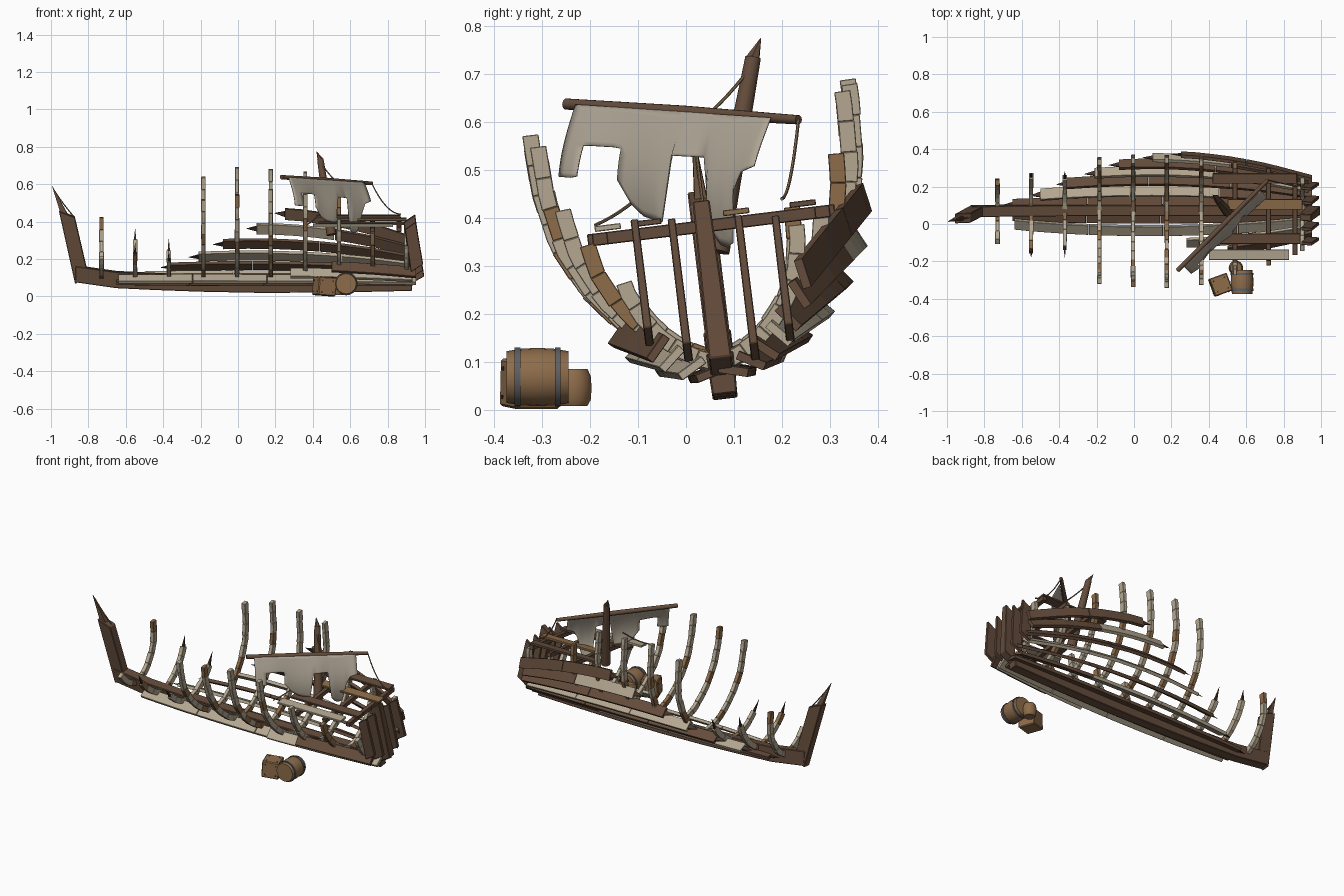
import bpy, bmesh, math, random
from mathutils import Vector, Matrix

if "Cube" in bpy.data.objects:
    bpy.data.objects.remove(bpy.data.objects["Cube"])

random.seed(4)
ROLL = math.radians(7)
COLORS = dict(brown=(.127, .072, .044), light=(.46, .39, .285), mid=(.27, .15, .068), dark=(.06, .034, .024),
              iron=(.11, .115, .13), canvas=(.42, .37, .295), rope=(.22, .15, .08))
MATS = {}
for k, c in COLORS.items():
    MATS[k] = bpy.data.materials.new(k)
    MATS[k].diffuse_color = (*c, 1)


def make(name, parts, smooth=False, bevel=0):
    """parts: list of (loops, colour); every loop is a ring of points, ends are capped"""
    bm = bmesh.new()
    keys = list(dict.fromkeys(p[1] for p in parts))
    for loops, col in parts:
        rings = [[bm.verts.new(p) for p in lp] for lp in loops]
        n = len(rings[0])
        faces = [bm.faces.new(rings[0]), bm.faces.new(rings[-1][::-1])]
        for r, q in zip(rings, rings[1:]):
            faces += [bm.faces.new((r[i], q[i], q[(i + 1) % n], r[(i + 1) % n])) for i in range(n)]
        for f in faces:
            f.material_index = keys.index(col)
            f.smooth = smooth
    bmesh.ops.recalc_face_normals(bm, faces=bm.faces)
    me = bpy.data.meshes.new(name)
    bm.to_mesh(me)
    bm.free()
    for k in keys:
        me.materials.append(MATS[k])
    if smooth:
        me.set_sharp_from_angle(angle=math.radians(40))
    ob = bpy.data.objects.new(name, me)
    bpy.context.collection.objects.link(ob)
    if bevel:
        m = ob.modifiers.new("bevel", 'BEVEL')
        m.width, m.segments = bevel, 1
    return ob


def lerp(tab, x):
    if x <= tab[0][0]:
        return tab[0][1]
    for (a, p), (b, q) in zip(tab, tab[1:]):
        if x <= b:
            return p + (q - p) * (x - a) / (b - a)
    return tab[-1][1]


def hull(x, v, w):
    """heeled ship coordinates to world"""
    c, s = math.cos(ROLL), math.sin(ROLL)
    return Vector((x, .075 + v * c - w * s, .08 + v * s + w * c))


# hull form: half section, breadth along the length, keel rise
SEC = [Vector(p) for p in ((0, 0), (.073, .02), (.15, .063), (.212, .117), (.275, .195), (.327, .3),
                           (.349, .414), (.354, .534), (.35, .7))]
ARC = [0]
for p, q in zip(SEC, SEC[1:]):
    ARC.append(ARC[-1] + (q - p).length)
BREADTH = [(-.85, .42), (-.73, .58), (-.55, .75), (-.37, .88), (-.185, .96), (0, 1), (.175, 1),
           (.36, .96), (.54, .88), (.72, .76), (.97, .53)]
RISE = [(-.88, .055), (-.65, .022), (-.3, .005), (.2, -.005), (.6, 0), (.95, .008)]


def sec(a):
    return Vector((lerp(list(zip(ARC, [p.x for p in SEC])), a), lerp(list(zip(ARC, [p.y for p in SEC])), a)))


def tangent(a):
    return (sec(a + .02) - sec(max(a - .02, 0))).normalized()


def skin(x, a, off, side, xs=None, extra=Vector((0, 0))):
    """point on the hull skin at arc a, pushed outward by off"""
    t = tangent(a)
    p = sec(a) * lerp(BREADTH, x) + Vector((t.y, -t.x)) * off + extra
    return hull(x if xs is None else xs, side * p.x, p.y + lerp(RISE, x) * .3)


def shrink(loop, tip, k):
    return [tip + (p - tip) * k for p in loop]


def box(c, size, f):
    """box as two loops mapped through f"""
    return [[f(c[0] + i * size[0] / 2, c[1] + j * size[1] / 2, c[2] + k * size[2] / 2)
             for j, k in ((-1, -1), (1, -1), (1, 1), (-1, 1))] for i in (-1, 1)]


def tube(pts, radii, n=8):
    pts = [Vector(p) for p in pts]
    loops = []
    for i, (p, r) in enumerate(zip(pts, radii)):
        d = pts[min(i + 1, len(pts) - 1)] - pts[max(i - 1, 0)]
        q = d.to_track_quat('Z', 'Y')
        loops.append([p + q @ Vector((r * math.cos(t * math.tau / n), r * math.sin(t * math.tau / n), 0))
                      for t in range(n)])
    return loops


# ribs: x, port height, starboard height, splintered ends
RIBS = [(-.73, .13, .31, 0), (-.55, .16, .18, 1), (-.37, .12, .12, 1), (-.185, .475, .52, 0),
        (-.005, .505, .57, 0), (.175, .535, .56, 0), (.36, .51, .55, 0), (.54, .37, .42, 0),
        (.72, .29, .30, 0), (.9, .2, .28, 0)]
for n, (x, hl, hr, tip) in enumerate(RIBS):
    parts = []
    for side, h in ((-1, hl), (1, hr)):
        s, end = lerp(BREADTH, x), 0
        while sec(end).y * s < h:
            end += .005
        cnt = max(2, round(end * s / .065))
        for i in range(cnt):
            d, m = random.uniform(-.002, .002), random.uniform(.010, .0125)

            def ring(a):
                return [skin(x, a, o + d, side, x + e * m) for e, o in ((-1, 0), (1, 0), (1, -.034), (-1, -.034))]
            lo = [ring(end * (i + f) / cnt) for f in (0, .5, 1)]
            if tip and i == cnt - 1:
                base = shrink(lo[-1], skin(x, end, -.017, side), .55)
                parts.append(([base, shrink(base, skin(x, end + .1, -.02, side), .08)], "dark"))
            parts.append((lo, random.choice(("light", "light", "light", "mid"))))
    make(f"rib_{n + 1}", parts, bevel=.0015)

# planking, each board canted against the hull curve: side, arc position, forward end, colour
STRAKES = [(1, .04, -.65, "brown"), (1, .11, -.5, "light"), (1, .18, -.36, "brown"), (1, .25, -.21, "light"),
           (1, .325, -.08, "brown"), (1, .41, .1, "light"), (1, .495, .25, "brown"), (-1, .04, -.65, "brown"),
           (-1, .11, -.64, "light"), (-1, .185, .28, "light"), (-1, .255, .5, "brown")]
for n, (side, a, x0, main) in enumerate(STRAKES):
    t = tangent(a)
    wide, thick = Vector((t.x, -t.y)), Vector((t.y, t.x))

    def ring(x):
        return [skin(x, a, .010, side, None, wide * i * .031 + thick * j * .009)
                for i, j in ((-1, -1), (1, -1), (1, 1), (-1, 1))]
    x1 = .955 - .02 * (n % 2)
    cnt = max(1, round((x1 - x0) / .42))
    parts = []
    for i in range(cnt):
        xa, xb = (x0 + (x1 - x0) * (i + k) / cnt for k in (0, 1))
        lo = [ring(xa + (xb - .003 - xa) * k / 4) for k in range(5)]
        if i == 0 and side > 0:
            base = shrink(lo[0], skin(x0, a, .01, side), .5)
            parts.append(([shrink(base, skin(x0 - .06, a, .01, side), .08), base], "dark"))
        parts.append((lo, main if random.random() < .8 else "brown"))
    make(f"plank_{n + 1}", parts, bevel=.0015)

# keel, stem and stern post
xs = [-.87, -.75, -.65, -.45, -.2, .1, .4, .7, .93]
make("keel", [([[hull(x, v, w + lerp(RISE, x)) for v, w in ((-.026, -.055), (.026, -.055), (.029, .032), (-.029, .032))]
                for x in xs], "brown")], bevel=.003)


def post(x, z, d, hw, v=0, tilt=.02):
    return [hull(x + e * d, v + f * hw, z + e * tilt) for e, f in ((-1, -1), (1, -1), (1, 1), (-1, 1))]


stem = [post(-.835, .01, .036, .026), post(-.915, .365, .042, .026, 0, -.015)]
make("stem_post", [(stem, "brown")], bevel=.003)
base = shrink(stem[1], hull(-.945, 0, .37), .5)
make("stem_splinter", [([base, shrink(base, hull(-.998, 0, .525), .08)], "brown")])
make("stern_post", [([post(.96, .01, .035, .024), post(.917, .34, .03, .018)], "brown")], bevel=.003)
make("transom_timbers", [([post(.957, lo, .032, .009, v), post(.922, hi, .028, .008, v)], "brown")
                         for v, lo, hi in ((-.143, .09, .318), (-.066, .048, .31), (.073, .031, .30),
                                           (.15, .062, .29))], bevel=.002)

# deck remains
make("deck_beams", [(box((x, .015, .305), (.026, 2 * hw, .026), hull), "brown")
                    for x, hw in ((.54, .26), (.72, .25), (.86, .22))], bevel=.002)
make("deck_planks", [(box((x, v, .327), (l, .055, .012), hull), c) for x, v, l, c in
                     ((.615, -.2, .43, "light"), (.66, -.115, .46, "brown"), (.7, .07, .4, "mid"),
                      (.645, .21, .45, "brown"))], bevel=.0015)

# broken mast and yard
make("mast", [(tube([(.5, .065, .33), (.44, .14, .735)], [.027, .017], 10), "brown")], True)
make("mast_splinter", [(tube([(.441, .139, .73), (.42, .156, .775)], [.016, .001], 6), "brown")])
YA, YB = Vector((.232, -.25, .638)), Vector((.715, .235, .605))
make("yard", [(tube([YA, YA.lerp(YB, .5), YB], [.012, .014, .010], 10), "brown")], True)

# tattered sail: grid hung below the yard with cells torn away
NX, NZ = 28, 16
HEM = [(0, .15), (.10, .15), (.11, .145), (.28, .145), (.36, .2), (.42, .22), (.54, .23), (.55, .09), (.72, .09),
       (.73, .23), (.8, .28), (.87, .26), (.9, .12), (1, .10)]
bm = bmesh.new()
across = Vector((.707, -.707, 0))
grid = {}
for i in range(NX + 1):
    for j in range(NZ + 1):
        t, d = i / NX, j / NZ
        drop = d * max(lerp(HEM, t), .08)
        p = YA.lerp(YB, .06 + .84 * t) + across * (.012 + .05 * math.sin(drop * 9) + .01 * math.sin(t * 14) * d)
        grid[i, j] = bm.verts.new(p - Vector((0, 0, drop)))
for i in range(NX):
    for j in range(NZ):
        if .12 < (i + .5) / NX < .29 and j > 8:
            continue
        f = bm.faces.new((grid[i, j], grid[i + 1, j], grid[i + 1, j + 1], grid[i, j + 1]))
        f.smooth = True
bmesh.ops.delete(bm, geom=[v for v in bm.verts if not v.link_faces], context='VERTS')
me = bpy.data.meshes.new("sail")
bm.to_mesh(me)
bm.free()
me.materials.append(MATS["canvas"])
sail = bpy.data.objects.new("sail", me)
bpy.context.collection.objects.link(sail)
sail.modifiers.new("cloth", 'SOLIDIFY').thickness = .003


def rope(p, q, sag):
    p, q = Vector(p), Vector(q)
    pts = [p.lerp(q, k / 8) - Vector((0, 0, sag * 4 * k / 8 * (1 - k / 8))) for k in range(9)]
    return tube(pts, [.0035] * 9, 6), "rope"


# loose rigging
make("ropes", [rope(YB, (.87, .2, .44), .04), rope((.52, .05, .62), (.442, .135, .715), .005),
               rope((.47, -.06, .48), (.37, -.19, .385), .01),
               rope((-.985, .018, .57), (-.88, .035, .43), .005)], True)

# barrel, keg and crate on the seabed
BX, BZ = .578, .068
prof = [(-.375, .054), (-.345, .059), (-.31, .061), (-.275, .059), (-.245, .054)]
make("barrel", [(tube([(BX, y, BZ) for y, r in prof], [r for y, r in prof], 20), "mid")], True)
make("barrel_hoops", [(tube([(BX, y - .006, BZ), (BX, y + .006, BZ)], [.062, .062], 20), "iron")
                      for y in (-.352, -.268)], True)
make("keg", [(tube([(.545, -.235, z) for z in (.008, .02, .045, .07, .085)], [.03, .037, .039, .037, .03], 14), "mid")], True)
turn = Matrix.Translation((.462, -.325, .054)) @ Matrix.Rotation(math.radians(20), 4, 'Z') @ Matrix.Rotation(math.radians(4), 4, 'Y')


def crate_pt(*p):
    return turn @ Vector(p)


make("crate", [(box((0, 0, 0), (.1, .1, .1), crate_pt), "mid")], bevel=.005)
make("crate_studs", [(box(c, (.008, .008, .008), crate_pt), "dark") for i in (-.03, .03) for j in (-.03, .03)
                     for c in ((i, j, .048), (i, -.048, j), (-.048, i, j))])

for m in bpy.data.materials:
    if m.users and not m.is_grease_pencil:
        m.use_nodes = True
        m.node_tree.nodes["Principled BSDF"].inputs["Base Color"].default_value = m.diffuse_color
